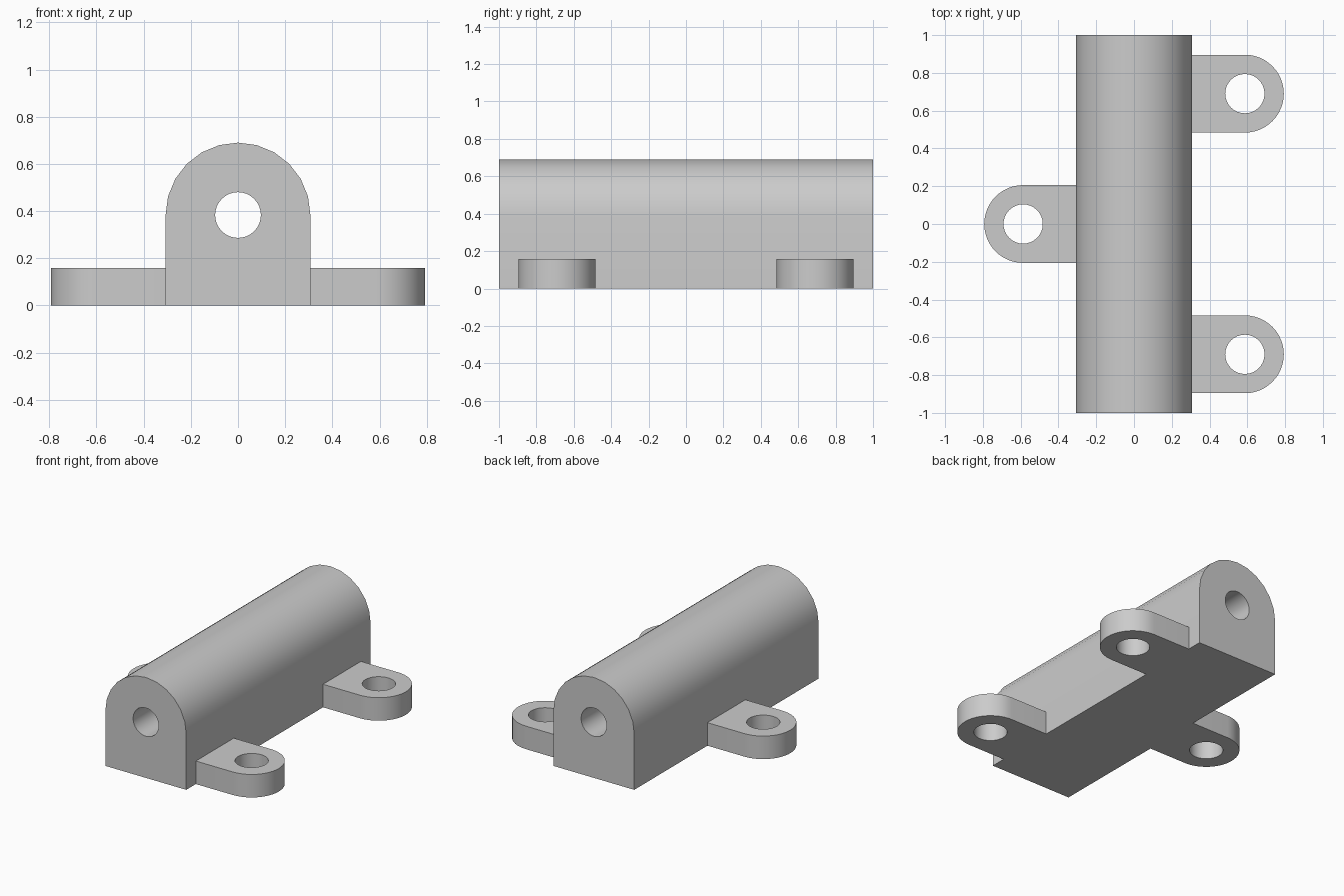
import bpy
import bmesh
from math import pi, cos, sin
from mathutils import Matrix, Vector

cube = bpy.data.objects.get("Cube")
if cube:
    bpy.data.objects.remove(cube, do_unlink=True)

GREY = (0.6, 0.6, 0.6, 1)
grey = bpy.data.materials.new("plain grey")
grey.use_nodes = True
grey.diffuse_color = GREY
grey.node_tree.nodes["Principled BSDF"].inputs["Base Color"].default_value = GREY

BODY_R, AXIS_Z, BORE_R = 0.307, 0.383, 0.097
TAB_R, TAB_X, TAB_HOLE_R, TAB_H = 0.206, 0.587, 0.104, 0.158


def arc(centre, radius, start, end, steps):
    """Points along an arc, both ends included."""
    angles = [start + (end - start) * i / steps for i in range(steps + 1)]
    return [Vector((centre[0] + radius * cos(a), centre[1] + radius * sin(a), 0)) for a in angles]


def drilled_prism(name, outline, centre, hole_radius, height, matrix):
    """Extrude an outline with a round through hole, then place it."""
    bm = bmesh.new()
    hole = arc(centre, hole_radius, 0, 2 * pi, 32)[:-1]
    for loop in (outline, hole):
        verts = [bm.verts.new(p) for p in loop]
        for i, v in enumerate(verts):
            bm.edges.new((verts[i - 1], v))
    bmesh.ops.triangle_fill(bm, edges=bm.edges[:], use_beauty=True, normal=(0, 0, 1))
    grown = bmesh.ops.extrude_face_region(bm, geom=bm.faces[:], use_keep_orig=True)
    top = [g for g in grown["geom"] if isinstance(g, bmesh.types.BMVert)]
    bmesh.ops.translate(bm, verts=top, vec=(0, 0, height))
    bmesh.ops.transform(bm, matrix=matrix, verts=bm.verts[:])
    bmesh.ops.recalc_face_normals(bm, faces=bm.faces[:])
    mesh = bpy.data.meshes.new(name)
    bm.to_mesh(mesh)
    bm.free()
    mesh.materials.append(grey)
    obj = bpy.data.objects.new(name, mesh)
    bpy.context.collection.objects.link(obj)
    bpy.ops.object.select_all(action="DESELECT")
    obj.select_set(True)
    bpy.context.view_layer.objects.active = obj
    bpy.ops.object.shade_smooth_by_angle(angle=pi / 6)
    return obj


# Arched body with a bore along its length
arch = arc((0, AXIS_Z), BODY_R, 0, pi, 12)
body_outline = arch + [Vector((-BODY_R, 0, 0)), Vector((BODY_R, 0, 0))]
drilled_prism("arched_body", body_outline, (0, AXIS_Z), BORE_R, 2.0,
              Matrix.Translation((0, 1, 0)) @ Matrix.Rotation(pi / 2, 4, "X"))

# Rounded mounting tabs: two on the left, one on the right
tab_outline = arc((TAB_X, 0), TAB_R, -pi / 2, pi / 2, 24)
tab_outline += [Vector((BODY_R, TAB_R, 0)), Vector((BODY_R, -TAB_R, 0))]
for name, y, turn in (("front_left_tab", -0.69, 0),
                      ("back_left_tab", 0.69, 0),
                      ("right_tab", 0, pi)):
    drilled_prism(name, tab_outline, (TAB_X, 0), TAB_HOLE_R, TAB_H,
                  Matrix.Translation((0, y, 0)) @ Matrix.Rotation(turn, 4, "Z"))
